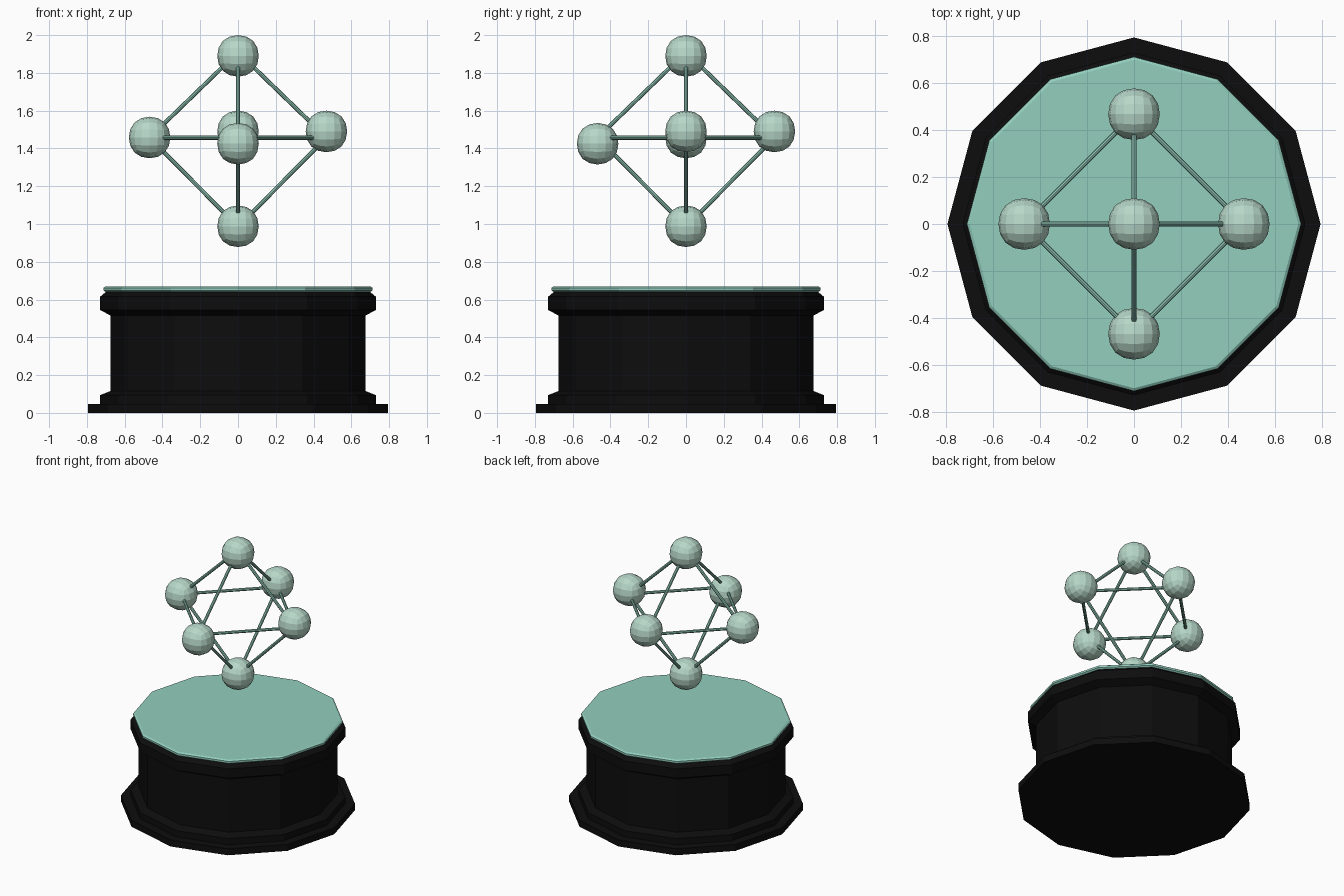
import bpy, bmesh, math
from mathutils import Vector

if "Cube" in bpy.data.objects:
    bpy.data.objects.remove(bpy.data.objects["Cube"])


def material(name, rgb):
    m = bpy.data.materials.new(name)
    m.diffuse_color = (*rgb, 1)
    m.use_nodes = True
    m.node_tree.nodes["Principled BSDF"].inputs["Base Color"].default_value = m.diffuse_color
    return m


BLACK = material("black", (0.004, 0.004, 0.004))
GREEN = material("sea green", (0.29, 0.62, 0.51))
PALE = material("pale green", (0.47, 0.68, 0.58))
ROD = material("rod green", (0.25, 0.51, 0.42))


def make_object(name, bm, mat):
    bmesh.ops.recalc_face_normals(bm, faces=bm.faces[:])
    mesh = bpy.data.meshes.new(name)
    bm.to_mesh(mesh)
    bm.free()
    mesh.materials.append(mat)
    ob = bpy.data.objects.new(name, mesh)
    bpy.context.collection.objects.link(ob)
    return ob


def turned(name, profile, mat, sides=12):
    """Closed faceted solid from (radius, height) pairs."""
    bm = bmesh.new()
    rings = [[bm.verts.new((r * math.cos(2 * math.pi * i / sides),
                            r * math.sin(2 * math.pi * i / sides), z))
              for i in range(sides)] for r, z in profile]
    for a, b in zip(rings, rings[1:]):
        for i in range(sides):
            j = (i + 1) % sides
            bm.faces.new((a[i], a[j], b[j], b[i]))
    bm.faces.new(rings[0][::-1])
    bm.faces.new(rings[-1])
    return make_object(name, bm, mat)


def ball(name, centre, radius=0.11):
    """Low-poly ball: a cube rounded by subdivision."""
    bm = bmesh.new()
    bmesh.ops.create_cube(bm, size=2 * radius / 0.84)
    ob = make_object(name, bm, PALE)
    ob.location = centre
    mod = ob.modifiers.new("round", 'SUBSURF')
    mod.levels = mod.render_levels = 2
    bpy.context.view_layer.objects.active = ob
    bpy.ops.object.modifier_apply(modifier=mod.name)
    for p in ob.data.polygons:
        p.use_smooth = False


def rod(name, a, b, radius=0.011):
    a, b = Vector(a), Vector(b)
    bm = bmesh.new()
    bmesh.ops.create_cone(bm, cap_ends=True, segments=8, radius1=radius,
                          radius2=radius, depth=(b - a).length)
    ob = make_object(name, bm, ROD)
    ob.location = (a + b) / 2
    ob.rotation_mode = 'QUATERNION'
    ob.rotation_quaternion = (b - a).to_track_quat('Z', 'Y')


# Pedestal and its top plate
turned("pedestal", [(0.795, 0), (0.795, 0.048), (0.73, 0.048), (0.73, 0.094),
                    (0.675, 0.116), (0.675, 0.515), (0.73, 0.545),
                    (0.73, 0.615), (0.70, 0.64)], BLACK)
turned("top_plate", [(0.70, 0.64), (0.712, 0.648), (0.712, 0.662), (0.70, 0.67)], GREEN)

# Floating balls, slightly uneven in height
ball("top_ball", (0, 0, 1.89))
ball("bottom_ball", (0, 0, 0.988))
ball("left_ball", (-0.468, 0, 1.458))
ball("right_ball", (0.468, 0, 1.49))
ball("front_ball", (0, -0.468, 1.425))
ball("back_ball", (0, 0.468, 1.49))

# Rods along the edges of an octahedron
ring = [(0.468, 0, 1.457), (0, 0.468, 1.457), (-0.468, 0, 1.457), (0, -0.468, 1.457)]
for i, p in enumerate(ring):
    rod(f"ring_rod_{i}", p, ring[(i + 1) % 4])
    rod(f"upper_rod_{i}", p, (0, 0, 1.91))
    rod(f"lower_rod_{i}", p, (0, 0, 0.985))
